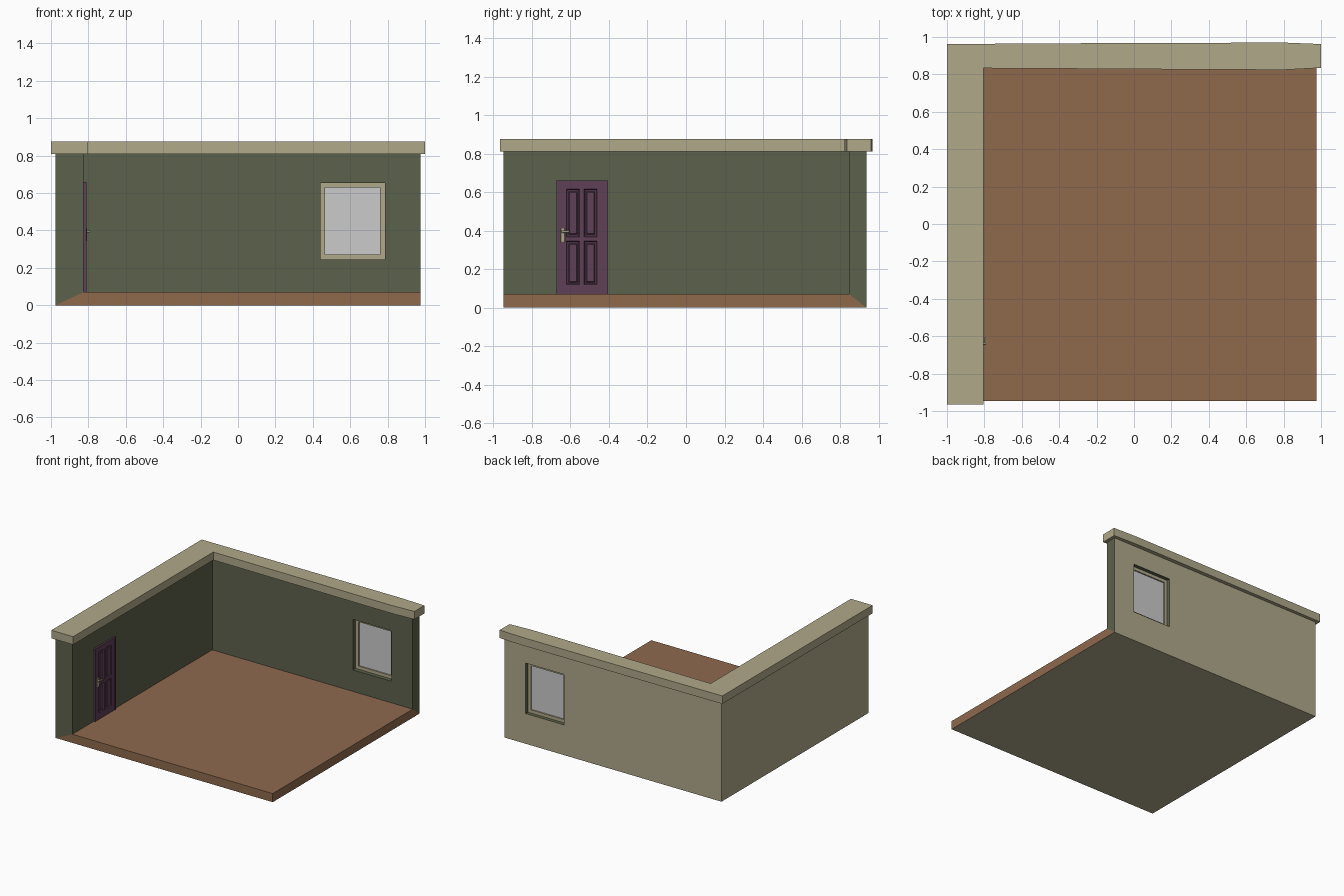
import bpy, bmesh, math
from mathutils import Vector, Matrix

if "Cube" in bpy.data.objects:
    bpy.data.objects.remove(bpy.data.objects["Cube"])


def mat(name, r, g, b):
    m = bpy.data.materials.new(name)
    m.diffuse_color = (r, g, b, 1)
    m.use_nodes = True
    m.node_tree.nodes["Principled BSDF"].inputs["Base Color"].default_value = m.diffuse_color
    return m


BEIGE = mat("beige", 0.434, 0.397, 0.254)
GREEN = mat("dark green", 0.107, 0.122, 0.072)
BROWN = mat("brown floor", 0.275, 0.144, 0.076)
PURPLE = mat("purple", 0.115, 0.050, 0.095)
GLASS = mat("pale grey glass", 0.60, 0.60, 0.60)


def finish(name, bm, mats, recalc=True):
    if recalc:
        bmesh.ops.recalc_face_normals(bm, faces=bm.faces[:])
    me = bpy.data.meshes.new(name)
    bm.to_mesh(me)
    bm.free()
    for m in mats:
        me.materials.append(m)
    ob = bpy.data.objects.new(name, me)
    bpy.context.collection.objects.link(ob)
    return ob


def box(name, lo, hi, m, bevel=0):
    lo, hi = Vector(lo), Vector(hi)
    bm = bmesh.new()
    bmesh.ops.create_cube(bm, size=1)
    for v in bm.verts:
        v.co = (lo + hi) / 2 + Vector(a * b for a, b in zip(v.co, hi - lo))
    if bevel:
        bmesh.ops.bevel(bm, geom=bm.edges[:], offset=bevel, segments=2, affect='EDGES', profile=0.5)
    return finish(name, bm, [m])


# Room shell: floor and two walls in one mitred solid, with a window opening
X0, X1, XI = -0.975, 0.975, -0.825      # outer left, right, inner left
Y0, Y1, YI = -0.947, 0.937, 0.848       # front, outer back, inner back
ZF, ZT = 0.07, 0.81                     # floor top, wall top
WX0, WX1, WZ0, WZ1 = 0.44, 0.785, 0.245, 0.655

bm = bmesh.new()
cache = {}


def face(index, *pts):
    vs = []
    for p in pts:
        if p not in cache:
            cache[p] = bm.verts.new(p)
        vs.append(cache[p])
    bm.faces.new(vs).material_index = index


def corners(x0, x1, z0, z1, y):
    return [(x0, y, z0), (x1, y, z0), (x1, y, z1), (x0, y, z1)]


A, B, C, D = (X0, Y0, 0), (X1, Y0, 0), (X1, Y1, 0), (X0, Y1, 0)
a, b, c, d = (XI, Y0, ZF), (X1, Y0, ZF), (X1, YI, ZF), (XI, YI, ZF)
At, Ct, Dt = (X0, Y0, ZT), (X1, Y1, ZT), (X0, Y1, ZT)
at, ct, dt = (XI, Y0, ZT), (X1, YI, ZT), (XI, YI, ZT)
face(0, A, B, C, D)                     # underside
face(0, A, D, Dt, At)                   # outer left
face(0, At, at, dt, Dt)
face(0, Dt, dt, ct, Ct)
face(2, a, b, c, d)                     # floor
face(2, A, B, b, a)
face(2, B, C, c, b)
face(1, A, a, at, At)                   # wall ends
face(1, C, Ct, ct, c)
face(1, a, d, dt, at)                   # inner left
inner = corners(WX0, WX1, WZ0, WZ1, YI)
outer = corners(WX0, WX1, WZ0, WZ1, Y1)
wall_in, wall_out = [d, c, ct, dt], [D, C, Ct, Dt]
for i in range(4):
    j = (i + 1) % 4
    face(1, wall_in[i], wall_in[j], inner[j], inner[i])
    face(0, wall_out[i], wall_out[j], outer[j], outer[i])
    face(1, inner[i], inner[j], outer[j], outer[i])   # window reveals
finish("room_shell", bm, [BEIGE, GREEN, BROWN])

# Coping along the top of both walls: slightly wavy L outline, extruded up
outline = [(-1, -0.966), (-0.805, -0.966), (-0.805, 0.833), (0.38, 0.826),
           (0.8, 0.824), (1, 0.835), (1, 0.962), (0.8, 0.97), (-0.4, 0.966), (-1, 0.962)]
bm = bmesh.new()
f = bm.faces.new([bm.verts.new((x, y, ZT)) for x, y in outline])
ext = bmesh.ops.extrude_face_region(bm, geom=[f], use_keep_orig=True)
bmesh.ops.translate(bm, vec=(0, 0, 0.065), verts=[v for v in ext["geom"] if isinstance(v, bmesh.types.BMVert)])
finish("wall_coping", bm, [BEIGE])

# Window frame recessed in the opening, with a pane
bm = bmesh.new()
cache = {}
T, FY0, FY1 = 0.026, 0.881, 0.907
rings = [corners(WX0, WX1, WZ0, WZ1, FY0), corners(WX0, WX1, WZ0, WZ1, FY1),
         corners(WX0 + T, WX1 - T, WZ0 + T, WZ1 - T, FY1), corners(WX0 + T, WX1 - T, WZ0 + T, WZ1 - T, FY0)]
for k in range(4):
    r, s = rings[k], rings[(k + 1) % 4]
    for i in range(4):
        j = (i + 1) % 4
        face(0, r[i], r[j], s[j], s[i])
finish("window_frame", bm, [BEIGE])
box("window_pane", (WX0 + T, 0.891, WZ0 + T), (WX1 - T, 0.897, WZ1 - T), GLASS)

# Door casing
DX = -0.811
box("door_casing_near", (XI - 0.01, -0.672, ZF), (DX, -0.657, 0.66), PURPLE)
box("door_casing_far", (XI - 0.01, -0.420, ZF), (DX, -0.405, 0.66), PURPLE)
box("door_casing_top", (XI - 0.01, -0.657, 0.646), (DX, -0.420, 0.66), PURPLE)

# Door leaf: a grid of faces whose four panels are sunk, then raised in the middle
ys = [-0.657, -0.622, -0.553, -0.530, -0.461, -0.420]
zs = [ZF, 0.12, 0.345, 0.368, 0.615, 0.646]
bm = bmesh.new()
cache = {}
LX = -0.8135
for i in range(5):
    for j in range(5):
        face(0, (LX, ys[i], zs[j]), (LX, ys[i + 1], zs[j]), (LX, ys[i + 1], zs[j + 1]), (LX, ys[i], zs[j + 1]))
bm.normal_update()
panels = [bm.faces[:][i * 5 + j] for i in (1, 3) for j in (1, 3)]
for thick, depth in ((0.005, -0.007), (0.006, 0.0), (0.005, 0.005)):
    bmesh.ops.inset_individual(bm, faces=panels, thickness=thick, depth=depth, use_even_offset=True)
finish("door_leaf", bm, [PURPLE], recalc=False)

# Door handle: plate, spindle and lever
box("handle_plate", (LX - 0.002, -0.651, 0.340), (LX + 0.005, -0.629, 0.412), BEIGE, 0.003)
bm = bmesh.new()
bmesh.ops.create_cone(bm, cap_ends=True, segments=12, radius1=0.006, radius2=0.006, depth=0.02,
                      matrix=Matrix.Translation((LX + 0.012, -0.640, 0.395)) @ Matrix.Rotation(math.pi / 2, 4, 'Y'))
finish("handle_spindle", bm, [BEIGE])
box("handle_lever", (LX + 0.014, -0.646, 0.389), (LX + 0.023, -0.606, 0.401), BEIGE, 0.003)
